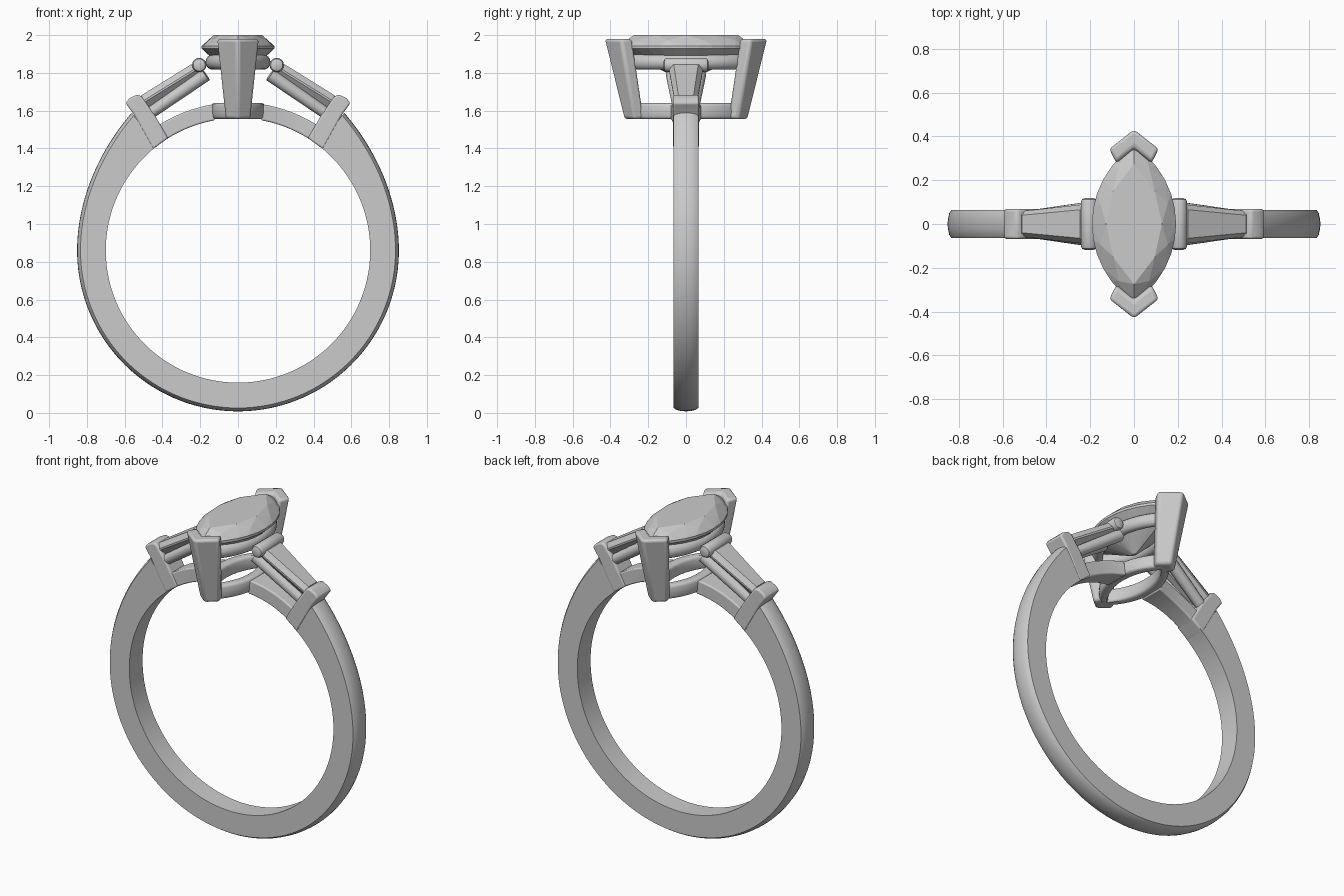
import bpy, bmesh, math
from mathutils import Vector

if "Cube" in bpy.data.objects:
    bpy.data.objects.remove(bpy.data.objects["Cube"])

CZ = 0.86  # centre height of the finger hole


def finish(name, bm, mirror=None, bevel=0, smooth=True):
    bmesh.ops.recalc_face_normals(bm, faces=bm.faces)
    me = bpy.data.meshes.new(name)
    bm.to_mesh(me)
    bm.free()
    ob = bpy.data.objects.new(name, me)
    bpy.context.collection.objects.link(ob)
    if smooth:
        bpy.ops.object.select_all(action='DESELECT')
        ob.select_set(True)
        bpy.context.view_layer.objects.active = ob
        bpy.ops.object.shade_smooth_by_angle(angle=math.radians(35))
    if bevel:
        m = ob.modifiers.new("bevel", 'BEVEL')
        m.width, m.segments, m.limit_method = bevel, 3, 'ANGLE'
        m.angle_limit = math.radians(35)
    if mirror is not None:
        m = ob.modifiers.new("mirror", 'MIRROR')
        m.use_axis = [i == mirror for i in range(3)]
        m.use_mirror_merge = False
    return ob


def loft(rings, closed=False):
    """Skin a list of equal-sized point rings; cap the ends unless closed."""
    bm = bmesh.new()
    vs = [[bm.verts.new(p) for p in r] for r in rings]
    n = len(vs[0])
    for i in range(len(vs) if closed else len(vs) - 1):
        a, b = vs[i], vs[(i + 1) % len(vs)]
        for j in range(n):
            k = (j + 1) % n
            bm.faces.new((a[j], a[k], b[k], b[j]))
    if not closed:
        bm.faces.new(vs[0])
        bm.faces.new(vs[-1])
    return bm


def marquise(a, b, z, n, shift=0.0):
    """Pointed oval of half-length a (y) and half-width b (x)."""
    R = (a * a + b * b) / (2 * b)
    half = math.asin(a / R)
    pts = []
    for i in range(n):
        t = ((i + shift) / n * 2) % 2
        s = 1 if t < 1 else -1
        ang = half * (1 - 2 * (t % 1))
        pts.append((s * (R * math.cos(ang) - R + b), s * R * math.sin(ang), z))
    return pts


# Band: domed outside, thickening toward the shoulders
def outer(deg):
    return 0.852 + 0.07 * (max(deg, 0) / 52.7) ** 2.5


dome = [(0.065, -0.018), (0.05, -0.008), (0.025, -0.002), (0, 0),
        (-0.025, -0.002), (-0.05, -0.008), (-0.065, -0.018)]
rings = []
for i in range(97):
    th = 52.3 - i / 96 * 284.6
    deg = th if th > -90 else -180 - th
    c, s = math.cos(math.radians(th)), math.sin(math.radians(th))
    sec = [(-0.065, 0.70), (0.065, 0.70)] + [(y, outer(deg) + d) for y, d in dome]
    rings.append([(r * c, y, CZ + r * s) for y, r in sec])
finish("band", loft(rings))

# Bars closing the outer end of each side stone
prof = [(0.595, 1.64), (0.575, 1.665), (0.535, 1.685), (0.51, 1.675),
        (0.44, 1.575), (0.37, 1.455), (0.45, 1.396), (0.555, 1.585)]
finish("shoulder_bar", loft([[(x, y, z) for x, z in prof] for y in (-0.068, 0.068)]), 0, 0.01)

# Lower arches continuing the finger hole to the gallery
rings = []
for i in range(13):
    t = i / 12
    th = math.radians(54 + 26 * t)
    w = 0.06 + 0.02 * t ** 3
    rings.append([(r * math.cos(th), y, CZ + r * math.sin(th))
                  for y, r in ((-w, 0.70), (w, 0.70), (w, 0.785), (-w, 0.785))])
finish("lower_arch", loft(rings), 0, 0.008)

# Round bars at the inner end of each side stone
rings = [[(0.205 + r * math.cos(k * math.pi / 10), y, 1.842 + r * math.sin(k * math.pi / 10))
          for k in range(20)]
         for y, r in ((-0.118, 0.02), (-0.113, 0.032), (-0.1, 0.038),
                      (0.1, 0.038), (0.113, 0.032), (0.118, 0.02))]
finish("inner_bar", loft(rings), 0)

# Tapered rails under the side stones
for side in (-1, 1):
    p, q = Vector((0.17, side * 0.072, 1.79)), Vector((0.46, side * 0.034, 1.59))
    d = (q - p).normalized()
    u = d.cross(Vector((0, 1, 0))).normalized()
    v = d.cross(u)
    finish("side_rail", loft([[c + r * (u * math.cos(k * math.pi / 8) + v * math.sin(k * math.pi / 8))
                              for k in range(16)] for c, r in ((p, 0.035), (q, 0.031))]), 0)

# Tapered step-cut side stones: table, girdle, keel
top0, top1 = Vector((0.235, 0, 1.853)), Vector((0.525, 0, 1.673))
d = (top1 - top0).normalized()
n = Vector((-d.z, 0, d.x))
rings = []
for depth, grow, w0, w1 in ((0, -0.015, 0.065, 0.040), (0.03, 0.01, 0.092, 0.058),
                            (0.04, 0.01, 0.092, 0.058), (0.11, -0.04, 0.02, 0.012)):
    a, b = top0 - d * grow - n * depth, top1 + d * grow - n * depth
    rings.append([(a.x, -w0, a.z), (b.x, -w1, b.z), (b.x, w1, b.z), (a.x, w0, a.z)])
finish("side_stone", loft(rings), 0, smooth=False)


# Pointed oval gallery rails
def gallery(name, a, b, z, rw, rh, p, flare=0.0):
    rings = []
    for k in range(16):
        t = k * math.pi / 8
        c, s = math.cos(t), math.sin(t)
        du = rw * math.copysign(abs(c) ** p, c)
        dz = rh * math.copysign(abs(s) ** p, s)
        g = du + flare * dz
        rings.append(marquise(a + g, b + g, z + dz, 48))
    finish(name, loft(rings, True))


gallery("upper_gallery", 0.31, 0.135, 1.857, 0.037, 0.04, 1)
gallery("lower_gallery", 0.26, 0.11, 1.598, 0.033, 0.043, 0.5)

# Faceted marquise centre stone
bm = bmesh.new()
for a, b, z, cnt, sh in ((0.275, 0.128, 2.0, 8, 0), (0.325, 0.165, 1.974, 8, 0.5),
                         (0.358, 0.192, 1.943, 24, 0), (0.358, 0.192, 1.928, 24, 0),
                         (0.20, 0.11, 1.855, 8, 0.5), (0.02, 0.01, 1.76, 4, 0)):
    for p in marquise(a, b, z, cnt, sh):
        bm.verts.new(p)
bmesh.ops.convex_hull(bm, input=bm.verts)
bmesh.ops.delete(bm, geom=[v for v in bm.verts if not v.link_faces], context='VERTS')
finish("centre_stone", bm, smooth=False)


# V-shaped claws gripping the stone tips
def chevron(tip, wx, wy, ix, iy, notch, z):
    return [(0, tip, z), (wx, wy, z), (ix, iy, z), (0, notch, z), (-ix, iy, z), (-wx, wy, z)]


finish("claw", loft([chevron(0.33, 0.068, 0.275, 0.045, 0.218, 0.262, 1.555),
                     chevron(0.435, 0.115, 0.345, 0.082, 0.282, 0.35, 1.98)]), 1, 0.016)
